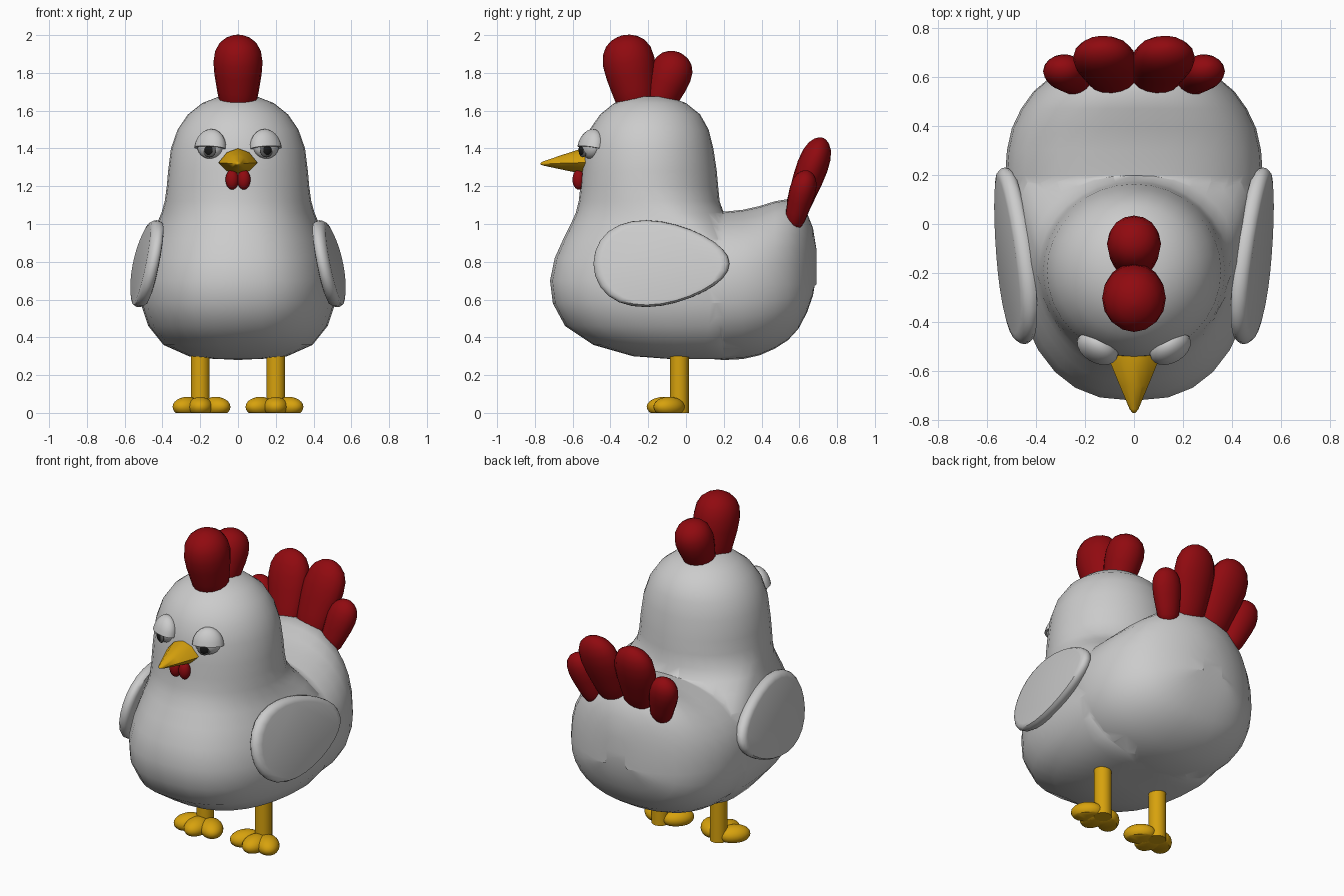
import bpy, bmesh
from math import sin, cos, pi, radians
from mathutils import Vector, Matrix

if "Cube" in bpy.data.objects:
    bpy.data.objects.remove(bpy.data.objects["Cube"])


def material(name, rgb):
    m = bpy.data.materials.new(name)
    m.diffuse_color = (*rgb, 1)
    m.use_nodes = True
    m.node_tree.nodes["Principled BSDF"].inputs["Base Color"].default_value = m.diffuse_color
    return m


RED = material("red", (0.28, 0.003, 0.005))
YELLOW = material("yellow", (0.68, 0.36, 0.004))
GREY = material("dark_grey", (0.12, 0.12, 0.12))
BLACK = material("black", (0.01, 0.01, 0.01))


def finish(name, bm, mat=None, angle=45):
    bmesh.ops.recalc_face_normals(bm, faces=bm.faces)
    me = bpy.data.meshes.new(name)
    bm.to_mesh(me)
    bm.free()
    me.shade_smooth()
    me.set_sharp_from_angle(angle=radians(angle))
    if mat:
        me.materials.append(mat)
    ob = bpy.data.objects.new(name, me)
    bpy.context.collection.objects.link(ob)
    return ob


def loft(name, rings, mat=None, angle=45):
    """Skin a list of equal-length point rings and cap both ends."""
    bm = bmesh.new()
    vs = [[bm.verts.new(p) for p in r] for r in rings]
    n = len(vs[0])
    for a, b in zip(vs, vs[1:]):
        for i in range(n):
            j = (i + 1) % n
            bm.faces.new((a[i], a[j], b[j], b[i]))
    bm.faces.new(vs[0])
    bm.faces.new(vs[-1])
    return finish(name, bm, mat, angle)


def ellipsoid(name, loc, size, rot=None, mat=None, floor=None):
    """Scaled sphere, optionally cut flat below (floor in local unit z)."""
    bm = bmesh.new()
    bmesh.ops.create_uvsphere(bm, u_segments=20, v_segments=12, radius=1)
    if floor is not None:
        geom = bm.verts[:] + bm.edges[:] + bm.faces[:]
        bmesh.ops.bisect_plane(bm, geom=geom, plane_co=(0, 0, floor), plane_no=(0, 0, 1),
                               dist=1e-5, clear_inner=True)
        bmesh.ops.holes_fill(bm, edges=[e for e in bm.edges if e.is_boundary])
    bm.transform(Matrix.Translation(loc) @ (rot or Matrix()) @ Matrix.Diagonal((*size, 1)))
    return finish(name, bm, mat)


LOBE = [(0, .35), (.05, .6), (.15, .76), (.3, .85), (.5, .96), (.66, 1),
        (.8, .93), (.9, .75), (.96, .5), (.99, .25), (1, .06)]


def lobe(name, base, tip, width, depth, mat):
    """Rounded club shape swelling from base to tip."""
    base, tip = Vector(base), Vector(tip)
    d = (tip - base).normalized()
    u = (Vector((1, 0, 0)) - d * d.x).normalized()
    v = d.cross(u)
    rings = [[base.lerp(tip, t) + u * (cos(a) * width * r) + v * (sin(a) * depth * r)
              for a in (2 * pi * k / 16 for k in range(16))] for t, r in LOBE]
    loft(name, rings, mat)


def oval(half, low, mid, high, power, n=32):
    """Squarish oval that is widest at mid."""
    pts = []
    for k in range(n):
        s, c = sin(2 * pi * k / n), cos(2 * pi * k / n)
        x = abs(s) ** (2 / power) * (half if s > 0 else -half)
        pts.append((x, mid + abs(c) ** (2 / power) * ((high - mid) if c > 0 else (low - mid))))
    return pts


# Breast and head, stacked upward: z, half width, front y, widest y, back y, squareness
FRONT = [(.285, .12, -.08, .10, .25, 2), (.30, .26, -.28, .10, .28, 2.2),
         (.36, .395, -.49, .10, .30, 2.4), (.46, .475, -.64, .12, .32, 2.5),
         (.58, .515, -.705, .13, .33, 2.5), (.70, .515, -.72, .13, .34, 2.5),
         (.82, .495, -.695, .11, .34, 2.4), (.92, .465, -.65, .06, .31, 2.3),
         (1.00, .43, -.61, -.02, .25, 2.2), (1.06, .405, -.583, -.10, .20, 2.1),
         (1.12, .388, -.568, -.17, .178, 2), (1.20, .377, -.559, -.19, .17, 2),
         (1.28, .37, -.553, -.19, .163, 2), (1.40, .355, -.54, -.19, .145, 2),
         (1.50, .32, -.51, -.19, .12, 2), (1.58, .265, -.455, -.19, .075, 2),
         (1.64, .19, -.38, -.19, 0, 2), (1.675, .10, -.29, -.19, -.09, 2)]
body = loft("body", [[(x, y, z) for x, y in oval(w, f, m, b, p)] for z, w, f, m, b, p in FRONT], angle=80)

# Rump, stacked backward: y, half width, bottom z, top z
REAR = [(0, .48, .31, 1.02), (.10, .515, .288, 1.05), (.2, .525, .28, 1.065), (.30, .518, .285, 1.075),
        (.39, .498, .305, 1.095), (.47, .46, .34, 1.12), (.54, .41, .385, 1.132), (.595, .345, .445, 1.115),
        (.64, .26, .53, 1.06), (.672, .17, .62, .98), (.69, .07, .73, .87)]
rump = loft("rump", [[(x, y, z) for x, z in oval(w, lo, .68, hi, 2.3)] for y, w, lo, hi in REAR], angle=80)

# Join both into one skin
join = body.modifiers.new("join", 'BOOLEAN')
join.operation, join.solver, join.object = 'UNION', 'EXACT', rump
bpy.context.view_layer.update()
skin = bpy.data.meshes.new_from_object(body.evaluated_get(bpy.context.evaluated_depsgraph_get()))
body.modifiers.clear()
body.data = skin
skin.set_sharp_from_angle(angle=radians(60))
bpy.data.objects.remove(rump)


def wing_ring(side, offset, scale):
    """Egg outline, blunt in front and narrow behind, leaning with the body."""
    pts = []
    for k in range(28):
        a = 2 * pi * k / 28
        y, z = .36 * scale * cos(a), .23 * scale * sin(a - .25 * sin(a))
        pts.append((side * (.487 + offset - .2 * z + .11 * y), y - .13, z + .79))
    return pts


for side, tag in ((-1, "left"), (1, "right")):
    loft(tag + "_wing", [wing_ring(side, o, s) for o, s in (
        (-.035, .88), (-.03, .95), (-.015, .99), (0, 1), (.015, .99), (.03, .95), (.035, .88))])

    # Leg and three flat-soled toes
    circle = [(cos(2 * pi * k / 16) * .05 + side * .2, sin(2 * pi * k / 16) * .05 - .035) for k in range(16)]
    loft(tag + "_leg", [[(x, y, z) for x, y in circle] for z in (0, .34)], YELLOW)
    for i, (dx, y, turn) in enumerate(((-.082, -.09, -40), (0, -.115, 0), (.068, -.09, 40))):
        ellipsoid(f"{tag}_toe_{i + 1}", (side * (.2 + dx), y, .032), (.066, .093, .053),
                  Matrix.Rotation(radians(side * turn), 4, 'Z'), YELLOW, floor=-.6)

    # Eye, pupil and drooping lid, turned to follow the head
    turn = Matrix.Rotation(radians(side * 30), 4, 'Z')
    centre = Vector((side * .148, -.505, 1.413))
    for part, offset, size, mat in (("eye", (0, 0, 0), (.074, .05, .068), None),
                                    ("iris", (-.018, -.037, -.022), (.04, .013, .038), GREY),
                                    ("pupil", (-.018, -.044, -.022), (.026, .011, .026), BLACK)):
        x, y, z = offset
        ellipsoid(f"{tag}_{part}", centre + turn @ Vector((side * x, y, z)), size, turn, mat)
    ellipsoid(tag + "_eyelid", centre - Vector((0, 0, .012)), (.09, .063, .103),
              turn @ Matrix.Rotation(radians(-12), 4, 'X'), floor=0)

    # Wattle and tail feathers
    ellipsoid(tag + "_wattle", (side * .031, -.568, 1.235), (.035, .033, .053), mat=RED)
    lobe(tag + "_inner_tail_feather", (side * .08, .565, 1.02), (side * .14, .725, 1.455), .128, .083, RED)
    lobe(tag + "_outer_tail_feather", (side * .22, .565, .98), (side * .31, .645, 1.28), .088, .07, RED)

# Comb
lobe("front_comb", (0, -.25, 1.58), (0, -.33, 2.0), .13, .138, RED)
lobe("rear_comb", (0, -.17, 1.58), (0, -.035, 1.908), .11, .112, RED)

# Beak: rounded section shrinking to the tip
BEAK = [(-.105, 1.325), (-.06, 1.38), (0, 1.402), (.06, 1.38), (.105, 1.325), (.06, 1.28), (0, 1.265), (-.06, 1.28)]
loft("beak", [[(x * s, y, 1.318 + (z - 1.318) * s) for x, z in BEAK]
              for y, s in ((-.50, .98), (-.55, .98), (-.66, .55), (-.755, .17), (-.77, .06))], YELLOW, 75)
